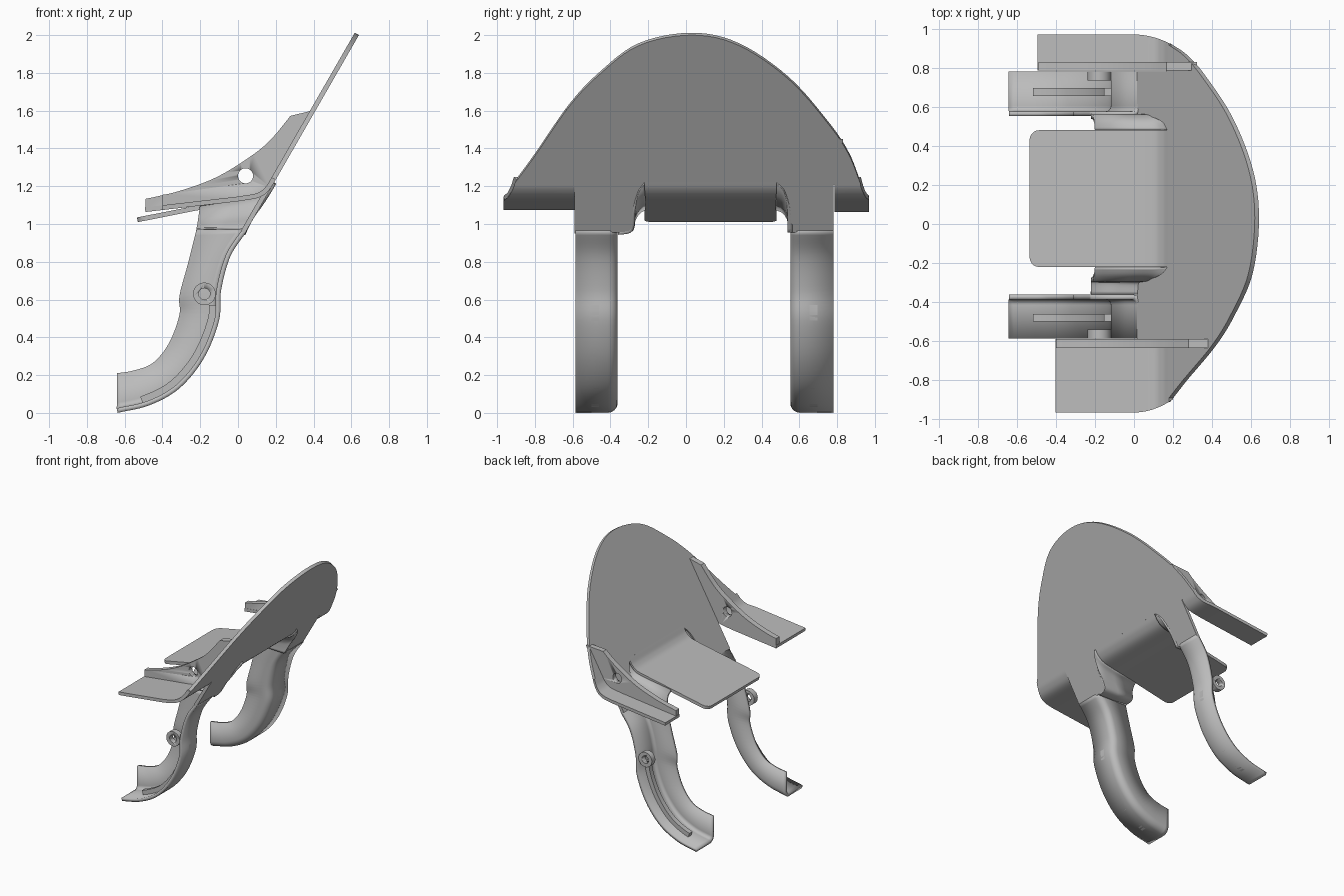
import bpy, bmesh, math
from mathutils import Vector

cube = bpy.data.objects.get("Cube")
if cube:
    bpy.data.objects.remove(cube, do_unlink=True)

grey = bpy.data.materials.new("plain grey")
grey.use_nodes = True
grey.diffuse_color = (0.5, 0.5, 0.5, 1)
grey.node_tree.nodes["Principled BSDF"].inputs["Base Color"].default_value = (0.5, 0.5, 0.5, 1)

T = 0.025          # sheet thickness


def finish(name, bm):
    mesh = bpy.data.meshes.new(name)
    bm.to_mesh(mesh)
    bm.free()
    obj = bpy.data.objects.new(name, mesh)
    bpy.context.collection.objects.link(obj)
    mesh.materials.append(grey)
    bpy.ops.object.select_all(action='DESELECT')
    obj.select_set(True)
    bpy.context.view_layer.objects.active = obj
    bpy.ops.object.shade_smooth_by_angle(angle=math.radians(30))
    return obj


def smooth(pts, n=6):
    """Catmull-Rom curve through 2D points."""
    p = [Vector(q) for q in pts]
    p = [p[0] * 2 - p[1]] + p + [p[-1] * 2 - p[-2]]
    out = []
    for a, b, c, d in zip(p, p[1:], p[2:], p[3:]):
        for k in range(n):
            t = k / n
            out.append(0.5 * (2 * b + (c - a) * t + (2 * a - 5 * b + 4 * c - d) * t * t
                              + (3 * b - a - 3 * c + d) * t ** 3))
    return out + [p[-2]]


def band(path, thick):
    """Closed outline of a path thickened to its upper side."""
    off = []
    for i, p in enumerate(path):
        d = (path[min(i + 1, len(path) - 1)] - path[max(i - 1, 0)]).normalized()
        off.append(p + Vector((d.y, -d.x)) * thick)
    return list(path) + off[::-1]


def prism(name, outline, y0, y1, corner=0):
    """Extrude an x-z outline along y; y1 may vary with x."""
    far = y1 if callable(y1) else (lambda x: y1)
    bm = bmesh.new()
    a = [bm.verts.new((p[0], y0, p[1])) for p in outline]
    b = [bm.verts.new((p[0], far(p[0]), p[1])) for p in outline]
    bm.faces.new(a)
    bm.faces.new(b[::-1])
    for i in range(len(a)):
        j = (i + 1) % len(a)
        bm.faces.new((a[i], b[i], b[j], a[j]))
    bmesh.ops.recalc_face_normals(bm, faces=bm.faces[:])
    if corner:
        left = min(v.co.x for v in bm.verts) + 0.01
        ends = [e for e in bm.edges if all(v.co.x < left for v in e.verts)
                and abs(e.verts[0].co.y - e.verts[1].co.y) < 0.001]
        bmesh.ops.bevel(bm, geom=ends, offset=corner, segments=5, profile=0.5, affect='EDGES')
    return finish(name, bm)


def shell(name, grid):
    """Curved sheet from rows of points."""
    bm = bmesh.new()
    v = [[bm.verts.new(p) for p in row] for row in grid]
    for r, s in zip(v, v[1:]):
        for i in range(len(r) - 1):
            bm.faces.new((r[i], r[i + 1], s[i + 1], s[i]))
    obj = finish(name, bm)
    mod = obj.modifiers.new("thickness", 'SOLIDIFY')
    mod.thickness = T
    mod.offset = 0
    return obj


def circle(x, z, r, n=28):
    return [(x + r * math.cos(math.tau * k / n), z + r * math.sin(math.tau * k / n)) for k in range(n)]


def drill(obj, x, z, r):
    cutter = prism("hole_cutter", circle(x, z, r), -1.5, 1.5)
    cutter.hide_render = True
    mod = obj.modifiers.new("hole", 'BOOLEAN')
    mod.operation = 'DIFFERENCE'
    mod.object = cutter
    bpy.context.view_layer.objects.active = obj
    bpy.ops.object.modifier_apply(modifier=mod.name)
    bpy.data.objects.remove(cutter, do_unlink=True)


def sheet_x(z):
    return 0.64 - 0.575 * (2 - z)


# Sloping visor with the domed edge and the opening between the legs
dome = smooth([(-.91, 1.21), (-.8, 1.36), (-.62, 1.62), (-.46, 1.79), (-.25, 1.945), (.03, 2),
               (.28, 1.945), (.545, 1.765), (.757, 1.525), (.862, 1.367), (.925, 1.21)])
arch_right = smooth([(-.36, .955), (-.3, .965), (-.285, 1), (-.28, 1.08), (-.255, 1.17), (-.22, 1.22)], 4)
arch_left = smooth([(.48, 1.22), (.52, 1.18), (.545, 1.1), (.55, 1.03), (.55, .955)], 4)
outline = dome + [(.78, 1.21), (.78, .95)] + arch_left[::-1] + arch_right[::-1] + [(-.59, .95), (-.59, 1.21)]
normal = Vector((-1, 0, 0.575)).normalized()
bm = bmesh.new()
face = bm.faces.new([bm.verts.new((sheet_x(z), y, z)) for y, z in outline])
top = bmesh.ops.extrude_face_region(bm, geom=[face])["geom"]
bmesh.ops.translate(bm, vec=normal * T, verts=[g for g in top if isinstance(g, bmesh.types.BMVert)])
bmesh.ops.recalc_face_normals(bm, faces=bm.faces[:])
finish("visor", bm)

# Tongue bent back from the top of the opening
bend = smooth([(.2, 1.235), (.165, 1.18), (.11, 1.14), (0, 1.115)])
prism("tongue", band(bend + [Vector((-.53, 1.01))], T), -.22, .48, corner=.05)

# Rounded walls between tongue and legs
start, end = Vector((sheet_x(1.22), 1.22)), Vector((-.2, 1.085))
line = [start] + bend[2:] + [end]
for name, arch in (("right_arch", arch_right), ("left_arch", arch_left)):
    grid = []
    for y, z in arch:
        dz = z - 1.22
        s = Vector((sheet_x(z), z))
        e = end + Vector((.08, .46)) * dz
        w = max(0, 1 + dz / .25)
        row = []
        for p in line:
            t = (start.x - p.x) / (start.x - end.x)
            q = s.lerp(e, t) + w * (p - start.lerp(end, t))
            row.append((q.x, y, q.y))
        grid.append(row)
    shell(name, grid)

# Wings, flat behind the bend, each with an upright gusset
crest = smooth([(.3, 1.6), (.167, 1.44), (.04, 1.34), (-.124, 1.243), (-.31, 1.175), (-.5, 1.13)])


def wing(side, tip, inner, outer, taper, gusset, peak):
    path = smooth([(.2, 1.235), (.165, 1.18), (.11, 1.14), (0, 1.12)]) + [Vector((tip, 1.12 + tip * .115))]
    prism(side + "_wing", band(path, T), inner, lambda x: outer - taper * (max(0, x) / .18) ** 2)
    upper = [p for p in crest if tip < p.x <= peak[0]]
    last = Vector((tip, upper[-1].y - .004))
    web = [(sheet_x(peak[1]), peak[1])] + upper + [last] + [p + Vector((0, .004)) for p in path[::-1]]
    drill(prism(side + "_gusset", web, *gusset), .04, 1.255, .04)


wing("right", -.4, -.59, -.965, -.055, (-.635, -.59), (.3, 1.605))
wing("left", -.49, .785, .97, .045, (.787, .83), (.18, 1.45))

# Legs: L-shaped curved strips with an inner side wall, a rib and a ring boss
outer = smooth([(.05, .97), (-.04, .835), (-.09, .65), (-.1, .49), (-.18, .29),
                (-.31, .13), (-.47, .04), (-.64, 0)])
inner = smooth([(-.22, .97), (-.265, .79), (-.31, .62), (-.31, .52), (-.365, .37),
                (-.45, .265), (-.55, .225), (-.64, .21)])
R = .04


def leg(side, y_out, y_in):
    s = 1 if y_in > y_out else -1
    y_in -= s * T / 2
    grid = []
    for o, i in zip(outer, inner):
        u = (i - o).normalized()
        o = o + u * T / 2
        section = [(y_out, 0)]
        for k in range(7):
            a = math.pi / 2 * k / 6
            section.append((y_in - s * R * (1 - math.sin(a)), R * (1 - math.cos(a))))
        section.append((y_in, (i - o).length))
        grid.append([(o.x + u.x * h, y, o.y + u.y * h) for y, h in section])
    shell(side + "_leg", grid)
    rail = [p for p in outer if p.y < .58 and p.x > -.51]
    y = sorted((y_out + s * .085, y_out + s * .125))
    prism(side + "_rib", band(rail, .06), *y)
    y = sorted((y_out, y_out + s * .045))
    boss = prism(side + "_boss", circle(-.178, .63, .06), *y)
    drill(boss, -.178, .63, .03)


leg("right", -.585, -.362)
leg("left", .78, .552)
